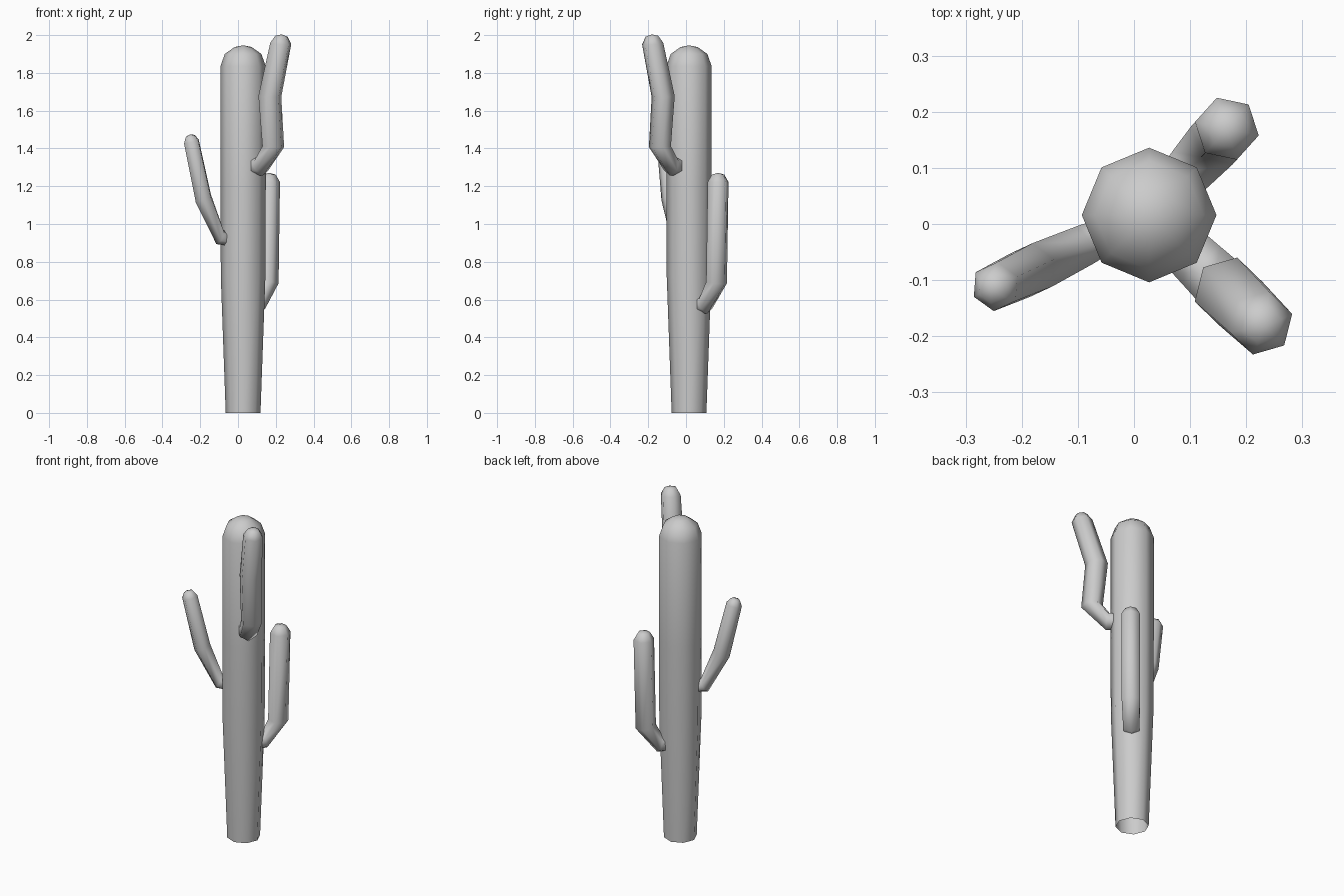
import bpy, bmesh
from math import sin, cos, pi, radians
from mathutils import Vector

if "Cube" in bpy.data.objects:
    bpy.data.objects.remove(bpy.data.objects["Cube"])

AXIS = Vector((0.027, 0.016, 0))  # trunk centre line


def skin(name, rings, tip, cap_start):
    """Bridge equal-length vertex rings, closing the end with a fan to tip."""
    bm = bmesh.new()
    loops = [[bm.verts.new(p) for p in ring] for ring in rings]
    n = len(loops[0])
    for a, b in zip(loops, loops[1:]):
        for i in range(n):
            j = (i + 1) % n
            bm.faces.new((a[i], a[j], b[j], b[i]))
    top = bm.verts.new(tip)
    for i in range(n):
        bm.faces.new((loops[-1][i], loops[-1][(i + 1) % n], top))
    if cap_start:
        bm.faces.new(loops[0][::-1])
    bmesh.ops.recalc_face_normals(bm, faces=bm.faces)
    mesh = bpy.data.meshes.new(name)
    bm.to_mesh(mesh)
    bm.free()
    obj = bpy.data.objects.new(name, mesh)
    bpy.context.collection.objects.link(obj)
    bpy.ops.object.select_all(action='DESELECT')
    obj.select_set(True)
    bpy.context.view_layer.objects.active = obj
    bpy.ops.object.shade_smooth_by_angle(angle=radians(62))
    return obj


def arm(name, azimuth, stations):
    """Six-sided arm; stations are (distance from axis, height, radius, pitch)."""
    az = radians(azimuth)
    out, side, up = Vector((cos(az), sin(az), 0)), Vector((-sin(az), cos(az), 0)), Vector((0, 0, 1))

    def frame(pitch):
        p = radians(pitch)
        return out * cos(p) + up * sin(p), out * sin(p) - up * cos(p)

    d, z, r, pitch = stations[-1]
    along, _ = frame(pitch)
    end = AXIS + out * d + up * z
    rings = []
    for d, z, rad, pt in stations:
        rings.append((AXIS + out * d + up * z, rad, pt))
    rings.append((end + along * 0.75 * r * 0.9, r * 0.6, pitch))  # rounded tip
    loops = []
    for c, rad, pt in rings:
        _, nrm = frame(pt)
        loops.append([c + rad * (nrm * cos(k * pi / 3) + side * sin(k * pi / 3)) for k in range(6)])
    skin(name, loops, end + along * 0.85 * r, True)


# Trunk: eight sides, tapered foot, domed top, open underneath
profile = [(0.092, 0), (0.118, 0.72), (0.12, 1.2), (0.12, 1.835), (0.097, 1.9), (0.045, 1.937)]
skin("trunk",
     [[AXIS + Vector((r * cos(k * pi / 4), r * sin(k * pi / 4), z)) for k in range(8)] for r, z in profile],
     AXIS + Vector((0, 0, 1.946)), False)

# Arms
arm("back_right_arm", 48, [(0.08, 0.575, 0.048, 0), (0.118, 0.577, 0.052, 15),
                           (0.196, 0.69, 0.058, 82), (0.207, 1.222, 0.058, 90)])
arm("front_right_arm", -44, [(0.09, 1.308, 0.052, 0), (0.135, 1.31, 0.055, 10),
                             (0.222, 1.41, 0.06, 86), (0.197, 1.675, 0.063, 86),
                             (0.277, 1.955, 0.058, 83)])
arm("left_arm", 205, [(0.085, 0.92, 0.036, 10), (0.135, 0.93, 0.042, 30),
                      (0.232, 1.135, 0.049, 65), (0.302, 1.437, 0.044, 76)])
